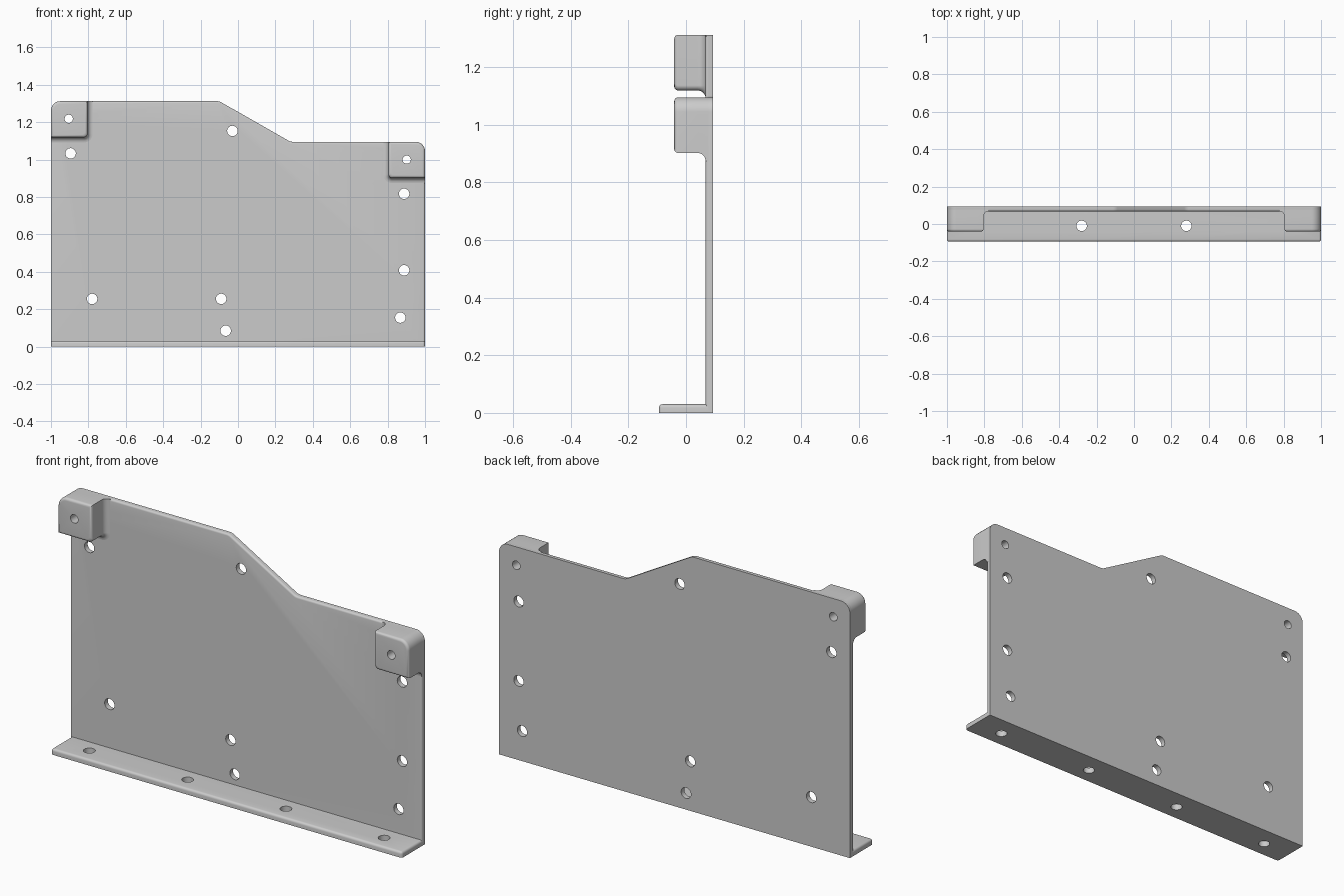
import bpy, bmesh, math
from mathutils import Vector, Matrix

if "Cube" in bpy.data.objects:
    bpy.data.objects.remove(bpy.data.objects["Cube"])

FRONT, BACK, FACE = -0.094, 0.094, 0.068
SHELF = 0.03

grey = bpy.data.materials.new("plain grey")
grey.use_nodes = True
grey.diffuse_color = (0.6, 0.6, 0.6, 1)
grey.node_tree.nodes["Principled BSDF"].inputs["Base Color"].default_value = (0.6, 0.6, 0.6, 1)


def rounded(corners, steps=8):
    """Outline in x, z from (x, z, radius) corners."""
    out = []
    for i, (x, z, r) in enumerate(corners):
        p = Vector((x, z))
        if r <= 0:
            out.append(p)
            continue
        a = (Vector(corners[i - 1][:2]) - p).normalized()
        b = (Vector(corners[(i + 1) % len(corners)][:2]) - p).normalized()
        half = math.acos(a.dot(b)) / 2
        centre = p + (a + b).normalized() * r / math.sin(half)
        start = p + a * r / math.tan(half) - centre
        end = p + b * r / math.tan(half) - centre
        for k in range(steps + 1):
            out.append(centre + start.lerp(end, k / steps).normalized() * r)
    return out


def loft(layers):
    """Closed solid through (y, outline) layers."""
    bm = bmesh.new()
    rings = [[bm.verts.new((p.x, y, p.y)) for p in pts] for y, pts in layers]
    n = len(rings[0])
    for r, s in zip(rings, rings[1:]):
        for i in range(n):
            j = (i + 1) % n
            bm.faces.new((r[i], r[j], s[j], s[i]))
    bm.faces.new(rings[0])
    bm.faces.new(rings[-1])
    bmesh.ops.recalc_face_normals(bm, faces=bm.faces)
    return bm


def soften(bm, size, rule):
    edges = [e for e in bm.edges if rule(*[v.co for v in e.verts])]
    bmesh.ops.bevel(bm, geom=edges, offset=size, segments=4, profile=0.5, affect='EDGES')


def make(name, bm):
    mesh = bpy.data.meshes.new(name)
    bmesh.ops.recalc_face_normals(bm, faces=bm.faces)
    bm.to_mesh(mesh)
    bm.free()
    ob = bpy.data.objects.new(name, mesh)
    bpy.context.collection.objects.link(ob)
    mesh.materials.append(grey)
    return ob


def drill(ob, holes, axis):
    """Cut round holes (u, v, radius) along y or z, then smooth the part."""
    bm = bmesh.new()
    for u, v, r in holes:
        if axis == 'Y':
            m = Matrix.Translation((u, 0, v)) @ Matrix.Rotation(math.pi / 2, 4, 'X')
        else:
            m = Matrix.Translation((u, v, 0))
        bmesh.ops.create_cone(bm, cap_ends=True, segments=24, radius1=r, radius2=r,
                              depth=0.6, matrix=m)
    cutter = make("hole_cutter", bm)
    cutter.hide_render = True
    mod = ob.modifiers.new("holes", 'BOOLEAN')
    mod.operation, mod.solver, mod.object = 'DIFFERENCE', 'EXACT', cutter
    bpy.ops.object.select_all(action='DESELECT')
    bpy.context.view_layer.objects.active = ob
    ob.select_set(True)
    bpy.ops.object.modifier_apply(modifier=mod.name)
    bpy.data.objects.remove(cutter)
    bpy.ops.object.shade_smooth_by_angle(angle=math.radians(35))


boss_holes = [(-0.905, 1.218, 0.022), (0.902, 1.0, 0.022)]

# Upright plate with the stepped top edge
outline = rounded([(-1, 0, 0), (-1, 1.312, 0.05), (-0.1, 1.312, 0.05),
                   (0.28, 1.095, 0.05), (1, 1.095, 0.05), (1, 0, 0)])
bm = loft([(FACE, outline), (BACK, outline)])
soften(bm, 0.01, lambda a, b: max(a.y, b.y) < FACE + 0.001
       and max(a.z, b.z) > 0.5 and max(a.x, b.x) > -0.999)
plate = make("upright_plate", bm)
spots = [(-0.895, 1.033), (-0.03, 1.153), (0.888, 0.817), (0.888, 0.408),
         (0.868, 0.155), (-0.78, 0.255), (-0.09, 0.255), (-0.066, 0.085)]
drill(plate, [(x, z, 0.028) for x, z in spots] + boss_holes, 'Y')

# Bottom flange
base = rounded([(-1, 0, 0), (-1, SHELF, 0), (1, SHELF, 0), (1, 0, 0)])
bm = loft([(FRONT, base), (BACK, base)])
soften(bm, 0.012, lambda a, b: (a.y + b.y) / 2 < FRONT + 0.001 and max(a.z, b.z) > 0.02
       or min(a.z, b.z) > 0.02 and abs(a.x - b.x) < 0.001)
flange = make("bottom_flange", bm)
drill(flange, [(x, -0.01, 0.028) for x in (-0.84, -0.28, 0.28, 0.84)], 'Z')


# Corner bosses, flaring into the plate on their inner sides
def boss(name, side, top, hole):
    def ring(flare, inset):
        inner, low = 0.805 - flare + inset, top - 0.193 - flare + inset
        r = 0.018 + flare
        pts = rounded([(1 - inset, low, 0), (1 - inset, top - inset, 0.05 - inset),
                       (inner, top - inset, 0), (inner, low, r)])
        return [Vector((side * p.x, p.y)) for p in pts]
    layers, bev, fil = [], 0.014, 0.028
    quarter = [k / 6 * math.pi / 2 for k in range(7)]
    for t in quarter:
        layers.append((-0.041 + bev * (1 - math.cos(t)), ring(0, bev * (1 - math.sin(t)))))
    for t in quarter:
        layers.append((FACE - fil + fil * math.sin(t), ring(fil * (1 - math.cos(t)), 0)))
    layers.append((BACK - 0.004, ring(fil, 0)))
    drill(make(name, loft(layers)), [hole], 'Y')


boss("right_corner_boss", -1, 1.312, boss_holes[0])
boss("left_corner_boss", 1, 1.095, boss_holes[1])
